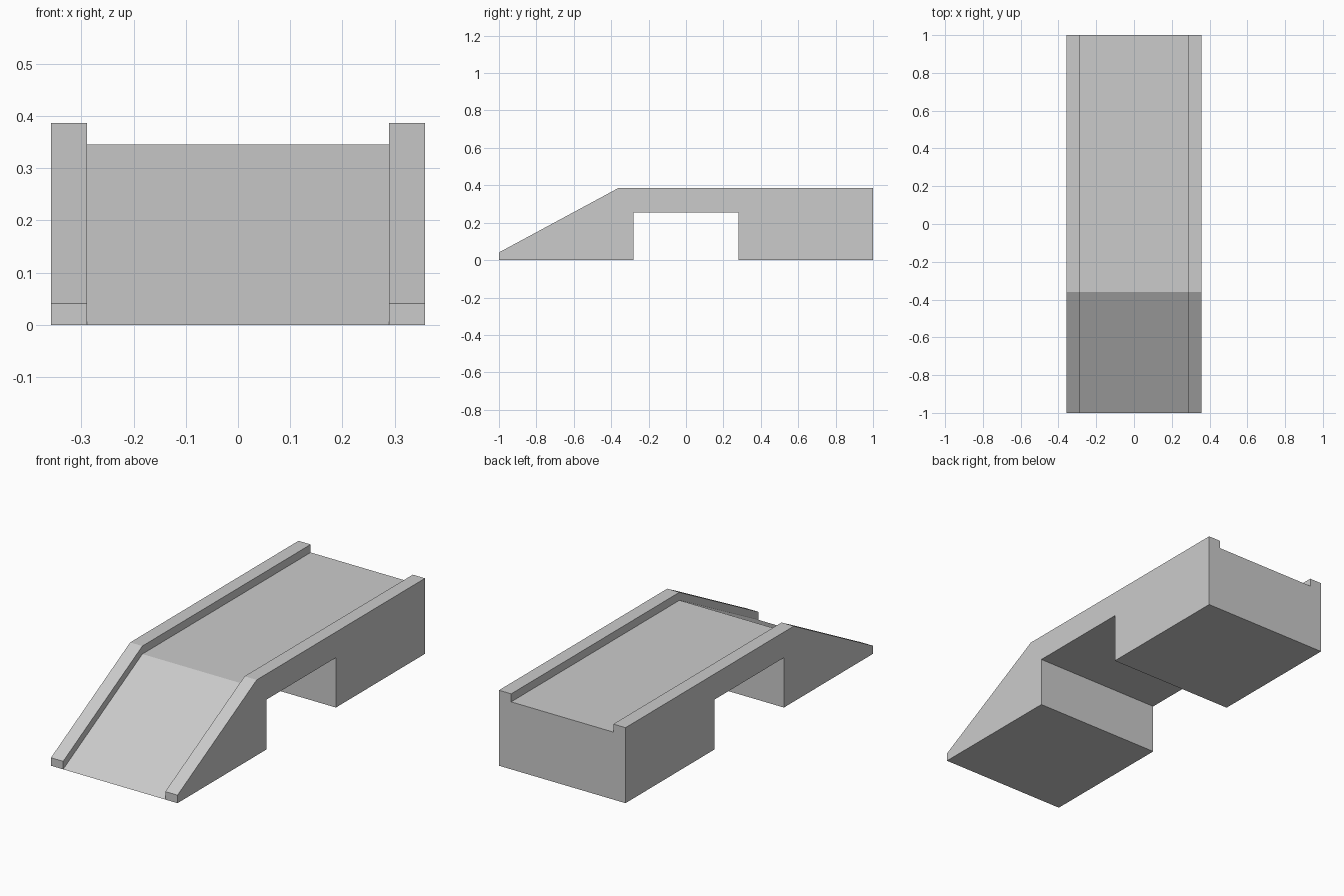
import bpy
import bmesh

cube = bpy.data.objects.get("Cube")
if cube:
    bpy.data.objects.remove(cube, do_unlink=True)

# Main dimensions
HALF, LANE = 0.358, 0.289        # outer half width, lane half width
CREST = -0.36                    # where the ramp meets the level deck
DECK, CURB = 0.345, 0.041        # deck height, curb rise
ARCH, ARCH_TOP = 0.28, 0.255     # underpass half length and height

# Side profiles as (y, z)
underside = [(-1, 0), (-ARCH, 0), (-ARCH, ARCH_TOP),
             (ARCH, ARCH_TOP), (ARCH, 0), (1, 0), (1, DECK)]
deck_profile = underside + [(CREST, DECK)]
curb_top = [(1, DECK + CURB), (CREST, DECK + CURB), (-1, CURB)]
lane_edge = [(1, DECK), (CREST, DECK), (-1, 0)]
curb_profile = underside + curb_top

bm = bmesh.new()


def face(points):
    bm.faces.new([bm.verts.new(p) for p in points])


def band(profile, x0, x1):
    """Sweep a closed side profile across the width, leaving the ends open."""
    for (y0, z0), (y1, z1) in zip(profile, profile[1:] + profile[:1]):
        face([(x0, y0, z0), (x0, y1, z1), (x1, y1, z1), (x1, y0, z0)])


# Lane with its ramp and underpass
band(deck_profile, -LANE, LANE)

# Curbed side walls
for side in (-1, 1):
    band(curb_profile, side * LANE, side * HALF)
    face([(side * HALF, y, z) for y, z in curb_profile])
    # Inner curb faces
    for i in range(2):
        strip = lane_edge[i:i + 2] + curb_top[i:i + 2][::-1]
        face([(side * LANE, y, z) for y, z in strip])

# Weld the parts into one closed body
bmesh.ops.remove_doubles(bm, verts=bm.verts, dist=0.0001)
bmesh.ops.recalc_face_normals(bm, faces=bm.faces)
mesh = bpy.data.meshes.new("ramp_bridge")
bm.to_mesh(mesh)
bm.free()

# Plain grey material
grey = bpy.data.materials.new("light_grey")
grey.use_nodes = True
colour = (0.6, 0.6, 0.6, 1)
grey.diffuse_color = colour
grey.node_tree.nodes["Principled BSDF"].inputs["Base Color"].default_value = colour
mesh.materials.append(grey)

bridge = bpy.data.objects.new("ramp_bridge", mesh)
bpy.context.collection.objects.link(bridge)
